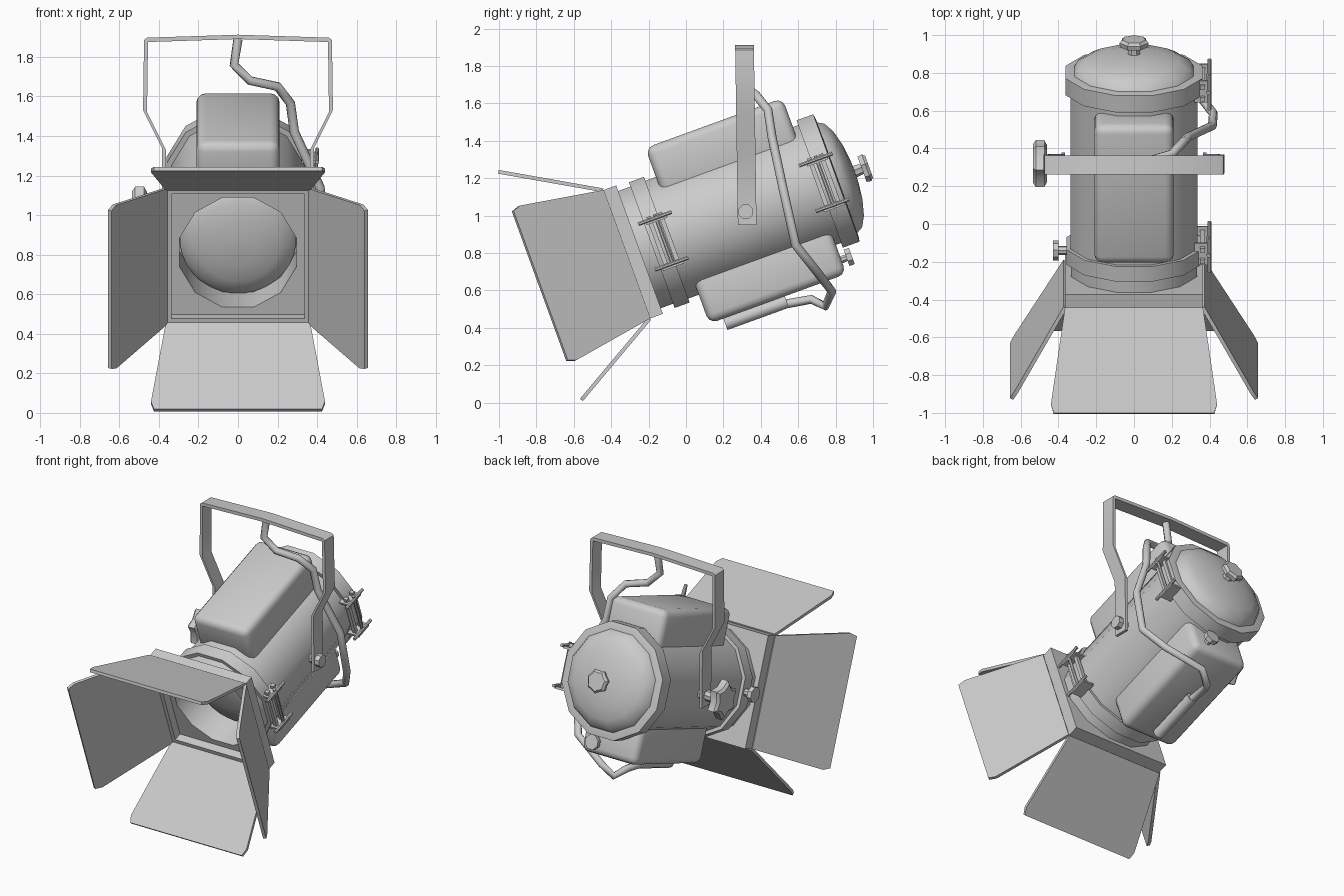
import bpy, bmesh
from math import pi, sin, cos, radians
from mathutils import Matrix, Vector

cube = bpy.data.objects.get("Cube")
if cube:
    bpy.data.objects.remove(cube)

grey = bpy.data.materials.new("painted_grey")
grey.use_nodes = True
grey.diffuse_color = (0.6, 0.6, 0.6, 1)
grey.node_tree.nodes["Principled BSDF"].inputs["Base Color"].default_value = (0.6, 0.6, 0.6, 1)

# Lamp frame: local y runs along the barrel towards the back
LAMP = Matrix.Translation((0, 0.32, 1.025)) @ Matrix.Rotation(radians(20), 4, 'X')
ALONG_X = Matrix.Rotation(-pi / 2, 4, 'Z')
ALONG_Z = Matrix.Rotation(pi / 2, 4, 'X')


def move(x, y, z):
    return Matrix.Translation((x, y, z))


def finish(name, bm, matrix):
    bmesh.ops.recalc_face_normals(bm, faces=bm.faces)
    for f in bm.faces:
        f.smooth = True
    for e in bm.edges:
        e.smooth = e.calc_face_angle(0) < radians(38)
    me = bpy.data.meshes.new(name)
    bm.to_mesh(me)
    bm.free()
    me.materials.append(grey)
    ob = bpy.data.objects.new(name, me)
    bpy.context.collection.objects.link(ob)
    ob.matrix_world = matrix
    return ob


def loft(name, profile, matrix, sides=12, closed=False, lobe=1.0):
    """Rings around local y from (y, radius) pairs; a third item makes a ring square."""
    bm = bmesh.new()
    rings = []
    for y, r, *square in profile:
        ring = []
        for i in range(sides):
            a = 2 * pi * (i + 0.5) / sides
            x, z = cos(a), sin(a)
            k = r / max(abs(x), abs(z)) if square else r * (lobe if i % 2 else 1)
            ring.append(bm.verts.new((x * k, y, z * k)))
        rings.append(ring)
    pairs = list(zip(rings, rings[1:]))
    if closed:
        pairs.append((rings[-1], rings[0]))
    else:
        bm.faces.new(rings[0])
        bm.faces.new(rings[-1])
    for a, b in pairs:
        for i in range(sides):
            j = (i + 1) % sides
            bm.faces.new((a[i], a[j], b[j], b[i]))
    return finish(name, bm, matrix)


def box(name, lo, hi, matrix=LAMP, bevel=0):
    bm = bmesh.new()
    lo, hi = Vector(lo), Vector(hi)
    bmesh.ops.create_cube(bm, size=1)
    for v in bm.verts:
        v.co = (lo + hi) / 2 + v.co * (hi - lo)
    if bevel:
        bmesh.ops.bevel(bm, geom=bm.edges[:], offset=bevel, segments=3,
                        profile=0.5, affect='EDGES')
    return finish(name, bm, matrix)


def plate(name, outline, thickness, matrix):
    """Flat outline in local xy, given thickness evenly along z."""
    bm = bmesh.new()
    low, high = [[bm.verts.new((x, y, s * thickness / 2)) for x, y in outline] for s in (-1, 1)]
    bm.faces.new(low)
    bm.faces.new(high)
    n = len(outline)
    for i in range(n):
        j = (i + 1) % n
        bm.faces.new((low[i], low[j], high[j], high[i]))
    return finish(name, bm, matrix)


def tube(name, points, radius):
    cu = bpy.data.curves.new(name, 'CURVE')
    cu.dimensions = '3D'
    cu.bevel_depth = radius
    cu.bevel_resolution = 2
    cu.use_fill_caps = True
    sp = cu.splines.new('POLY')
    sp.points.add(len(points) - 1)
    for p, co in zip(sp.points, points):
        p.co = (*co, 1)
    sp.use_smooth = True
    cu.materials.append(grey)
    ob = bpy.data.objects.new(name, cu)
    bpy.context.collection.objects.link(ob)


# Barrel, rear cap and lens
loft("barrel", [(-0.40, 0.305), (-0.61, 0.305), (-0.61, 0.345), (-0.535, 0.345),
                (-0.535, 0.37), (-0.45, 0.37), (-0.45, 0.347), (0.43, 0.347)], LAMP)
dome = [(0.52 + 0.1 * sin(a), 0.325 * cos(a)) for a in (0, 0.35, 0.7, 1.05, 1.35, 1.54)]
loft("rear_cap", [(0.42, 0.34), (0.42, 0.375), (0.515, 0.375), (0.52, 0.345)] + dome, LAMP)
loft("lens", [(-0.42, 0.295), (-0.45, 0.27), (-0.475, 0.21), (-0.495, 0.12), (-0.5, 0.01)],
     LAMP, sides=32)

# Square holder with a round opening
loft("door_holder", [(-0.605, 0.305), (-0.605, 0.365, 1), (-0.68, 0.365, 1),
                     (-0.68, 0.335, 1), (-0.625, 0.335, 1), (-0.625, 0.305)], LAMP, closed=True)

# Four hinged doors
half = [(0.365, 0), (0.44, -0.52), (0.425, -0.568)]
outline = half + [(-x, y) for x, y in reversed(half)]
for k, side in enumerate(("top", "left", "bottom", "right")):
    m = LAMP @ Matrix.Rotation(k * pi / 2, 4, 'Y') @ move(0, -0.68, 0.365)
    plate(side + "_door", outline, 0.02, m @ Matrix.Rotation(radians(-30), 4, 'X'))

# Housings above and below
box("top_housing", (-0.21, -0.39, 0.22), (0.21, 0.39, 0.5), bevel=0.045)
box("bottom_housing", (-0.21, -0.39, -0.5), (0.21, 0.39, -0.22), bevel=0.045)

# Knobs
knob = [(0, 0.035), (0.05, 0.03), (0.05, 0.075), (0.075, 0.08), (0.09, 0.065)]
loft("rear_knob", knob, LAMP @ move(0, 0.61, 0), sides=14, lobe=0.85)
small = [(0, 0.022), (0.035, 0.02), (0.035, 0.05), (0.065, 0.05)]
loft("housing_knob", small, LAMP @ move(0.1, 0.385, -0.42), sides=8)
loft("side_knob", [(0, 0.025), (0.06, 0.025), (0.06, 0.052), (0.09, 0.052)],
     LAMP @ move(-0.34, -0.49, 0) @ Matrix.Rotation(pi / 2, 4, 'Z'), sides=8)

# Latches on the left side
for name, y in (("front", -0.465), ("rear", 0.45)):
    for z in (-0.13, 0.13):
        box(name + "_latch_lug", (0.32, y - 0.06, z - 0.02), (0.405, y + 0.06, z - 0.005))
        loft(name + "_latch_pin", [(-0.1, 0.011), (0.09, 0.011)], LAMP @ move(0.4, y, z), sides=8)
    for dy in (-0.035, 0.03):
        box(name + "_latch_rail", (0.35, y + dy - 0.012, -0.15), (0.375, y + dy + 0.012, 0.15))
    loft(name + "_latch_rod", [(-0.15, 0.011), (0.15, 0.011)],
         LAMP @ move(0.395, y, 0) @ ALONG_Z, sides=8)

# Yoke: a bent strap, drawn in xz
outer = [(0.385, 0.95), (0.385, 1.34), (0.48, 1.53), (0.475, 1.885), (0.46, 1.897), (0, 1.912)]
inner = [(0, 1.89), (0.455, 1.875), (0.46, 1.52), (0.365, 1.33), (0.365, 0.95)]
strap = outer + [(-x, z) for x, z in reversed(outer[:-1])]
strap += [(-x, z) for x, z in reversed(inner[1:])] + inner[:-1] + [inner[-1]]
yoke = plate("yoke", strap, 0.1, move(0, 0.313, 0) @ ALONG_Z)
for v in yoke.data.vertices:
    v.co.z -= 0.015 * (1.9 - v.co.y)

# Pivot bolt and star-shaped locking knob
loft("pivot_bolt", [(-0.06, 0.03), (0.0, 0.03), (0.0, 0.042), (0.035, 0.042)],
     move(0.385, 0.32, 1.02) @ ALONG_X, sides=8)
loft("pivot_axle", [(-0.48, 0.035), (-0.33, 0.035)], move(0, 0.32, 1.02) @ ALONG_X, sides=8)
loft("locking_knob", [(-0.535, 0.105), (-0.52, 0.128), (-0.475, 0.128), (-0.46, 0.1)],
     move(0, 0.32, 1.02) @ ALONG_X, lobe=0.72)

# Power cable and its connector
loft("cable_connector", [(-0.31, 0.036), (0.04, 0.036)], LAMP @ move(-0.02, 0, -0.53))
tube("cable", [(-0.02, 0.52, 0.525), (-0.02, 0.67, 0.552), (0.03, 0.745, 0.515),
               (0.1, 0.78, 0.595), (0.33, 0.70, 0.70), (0.42, 0.585, 0.845),
               (0.415, 0.52, 1.14), (0.285, 0.46, 1.42), (0.265, 0.438, 1.565),
               (0.2, 0.37, 1.65), (0.06, 0.33, 1.68), (-0.02, 0.31, 1.76),
               (0, 0.31, 1.89)], 0.024)
